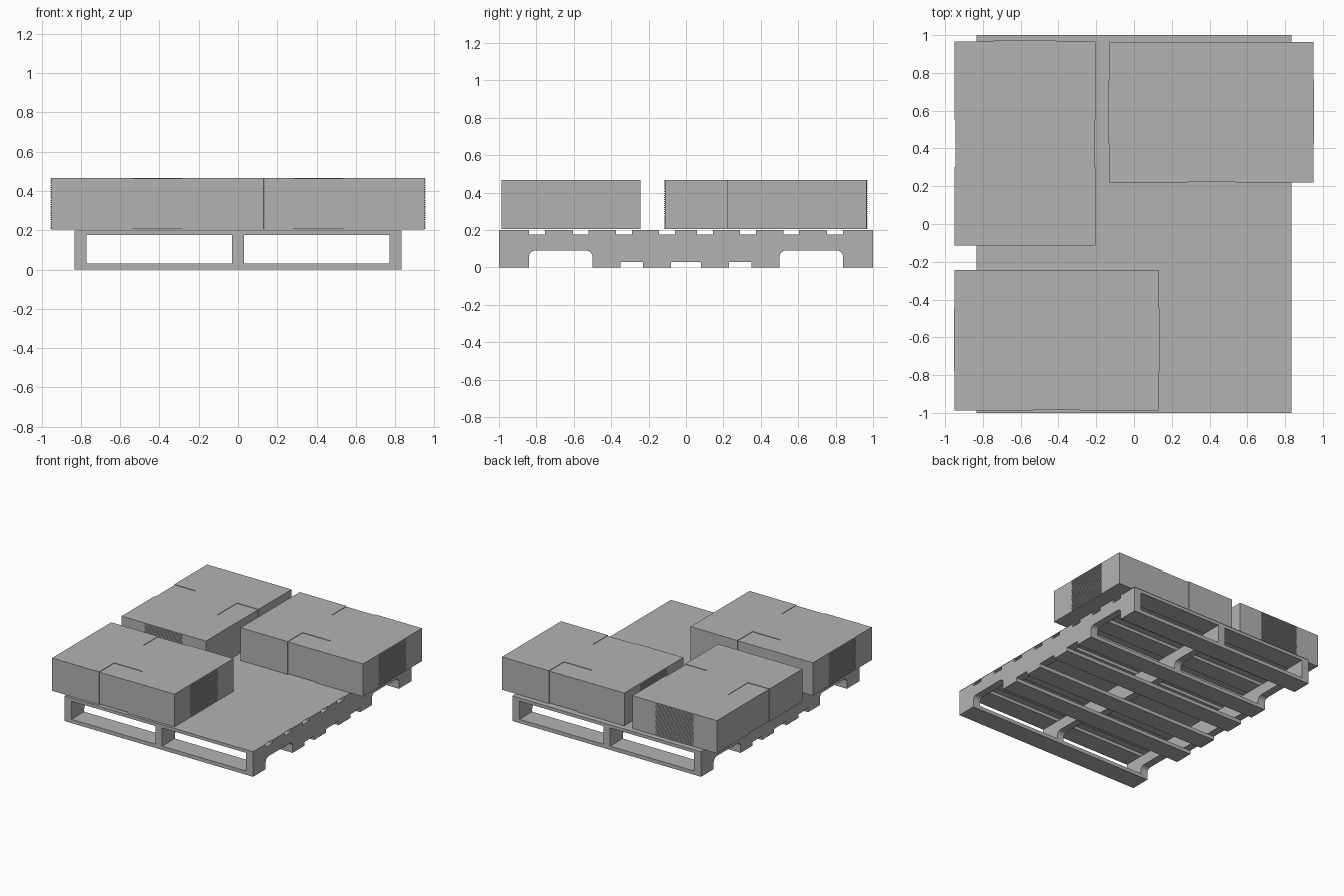
import bpy, bmesh, math
from mathutils import Vector, Matrix

if "Cube" in bpy.data.objects:
    bpy.data.objects.remove(bpy.data.objects["Cube"])

grey = bpy.data.materials.new("plain grey")
grey.use_nodes = True
COLOUR = (0.45, 0.45, 0.45, 1)
grey.diffuse_color = COLOUR
grey.node_tree.nodes["Principled BSDF"].inputs["Base Color"].default_value = COLOUR


def finish(bm, name):
    bmesh.ops.recalc_face_normals(bm, faces=bm.faces[:])
    mesh = bpy.data.meshes.new(name)
    bm.to_mesh(mesh)
    bm.free()
    mesh.materials.append(grey)
    obj = bpy.data.objects.new(name, mesh)
    bpy.context.collection.objects.link(obj)
    return obj


def add_box(bm, lo, hi):
    lo, hi = Vector(lo), Vector(hi)
    matrix = Matrix.Translation((lo + hi) / 2) @ Matrix.Diagonal((*(hi - lo), 1))
    bmesh.ops.create_cube(bm, size=1, matrix=matrix)


def prism(name, profile, x0, x1):
    """Extrude a closed (y, z) outline from x0 to x1."""
    bm = bmesh.new()
    face = bm.faces.new([bm.verts.new((x0, y, z)) for y, z in profile])
    new = bmesh.ops.extrude_face_region(bm, geom=[face])["geom"]
    verts = [v for v in new if isinstance(v, bmesh.types.BMVert)]
    bmesh.ops.translate(bm, verts=verts, vec=(x1 - x0, 0, 0))
    return finish(bm, name)


HALF_X, DECK_LOW, DECK_TOP, BASE = 0.833, 0.175, 0.2, 0.03

# Stringers with rounded fork notches
def notch_arc(y, start):
    r, z = 0.035, 0.09
    return [(y + r * math.cos(math.radians(start - a)),
             z - r + r * math.sin(math.radians(start - a))) for a in range(0, 91, 15)]

half = [(0.5, BASE)] + notch_arc(0.535, 180) + notch_arc(0.805, 90) + [(0.84, BASE), (1, BASE)]
outline = half + [(1, DECK_LOW), (-1, DECK_LOW)] + [(-y, z) for y, z in reversed(half)]
for label, x0, x1 in (("right", -HALF_X, -0.77), ("middle", -0.03, 0.03), ("left", 0.77, HALF_X)):
    prism(label + "_stringer", outline, x0, x1)

# Deck boards, mirrored front to back
def boards(name, spans, z0, z1):
    bm = bmesh.new()
    for y0, y1 in spans:
        add_box(bm, (-HALF_X, y0, z0), (HALF_X, y1, z1))
        if y0 > 0:
            add_box(bm, (-HALF_X, -y1, z0), (HALF_X, -y0, z1))
    finish(bm, name)

boards("top_boards", [(-0.06, 0.06), (0.145, 0.29), (0.375, 0.52), (0.605, 0.755), (0.84, 1)],
       DECK_LOW, DECK_TOP)
boards("bottom_boards", [(0.08, 0.23), (0.35, 0.5), (0.84, 1)], 0, BASE)

# Thin cover sheet on the deck, a single upward face
bm = bmesh.new()
sheet_z = DECK_TOP + 0.003
bm.faces.new([bm.verts.new((x * HALF_X, y, sheet_z))
              for x, y in ((-1, -1), (1, -1), (1, 1), (-1, 1))])
sheet_mesh = bpy.data.meshes.new("cover_sheet")
bm.to_mesh(sheet_mesh)
bm.free()
sheet_mesh.materials.append(grey)
bpy.context.collection.objects.link(bpy.data.objects.new("cover_sheet", sheet_mesh))

# Cartons: long axis along local x, resting on the sheet
LENGTH, WIDTH, HEIGHT = 1.08, 0.745, 0.262
DEPTH, BAND, REACH = 0.004, 0.125, 0.19


def carton(name, x, y, turn):
    place = Matrix.Translation((x, y, sheet_z + 0.002)) @ Matrix.Rotation(turn, 4, "Z")
    bm = bmesh.new()
    add_box(bm, (-LENGTH / 2, -WIDTH / 2, 0), (LENGTH / 2, WIDTH / 2, HEIGHT))
    body = finish(bm, name)

    # Shallow tape recess wrapping over both long edges
    edge, far = WIDTH / 2, WIDTH / 2 + 0.05
    inner, top = edge - REACH, HEIGHT - DEPTH
    wrap = [(inner, top), (edge - DEPTH, top), (edge - DEPTH, DEPTH), (inner, DEPTH),
            (inner, -0.05), (far, -0.05), (far, HEIGHT + 0.05), (inner, HEIGHT + 0.05)]
    for side in (-1, 1):
        cutter = prism("tape_cutter", [(side * y, z) for y, z in wrap], -BAND, BAND)
        cutter.hide_render = True
        mod = body.modifiers.new("tape_recess", "BOOLEAN")
        mod.operation, mod.solver, mod.object = "DIFFERENCE", "EXACT", cutter
        bpy.context.view_layer.objects.active = body
        bpy.ops.object.modifier_apply(modifier=mod.name)
        bpy.data.objects.remove(cutter)

    # Ribbed patches on both ends
    bm = bmesh.new()
    count = 24
    pitch = HEIGHT / count
    for side in (-1, 1):
        a, b = sorted((side * (LENGTH / 2 - 0.002), side * (LENGTH / 2 + 0.004)))
        for i in range(count):
            z = (i + 0.25) * pitch
            add_box(bm, (a, -0.167, z), (b, 0.167, z + pitch / 2))
    ribs = finish(bm, name + "_end_ribs")
    body.matrix_world = ribs.matrix_world = place


carton("front_carton", -0.41, -0.615, 0)
carton("back_left_carton", 0.41, 0.592, 0)
carton("back_right_carton", -0.577, 0.427, math.pi / 2)
